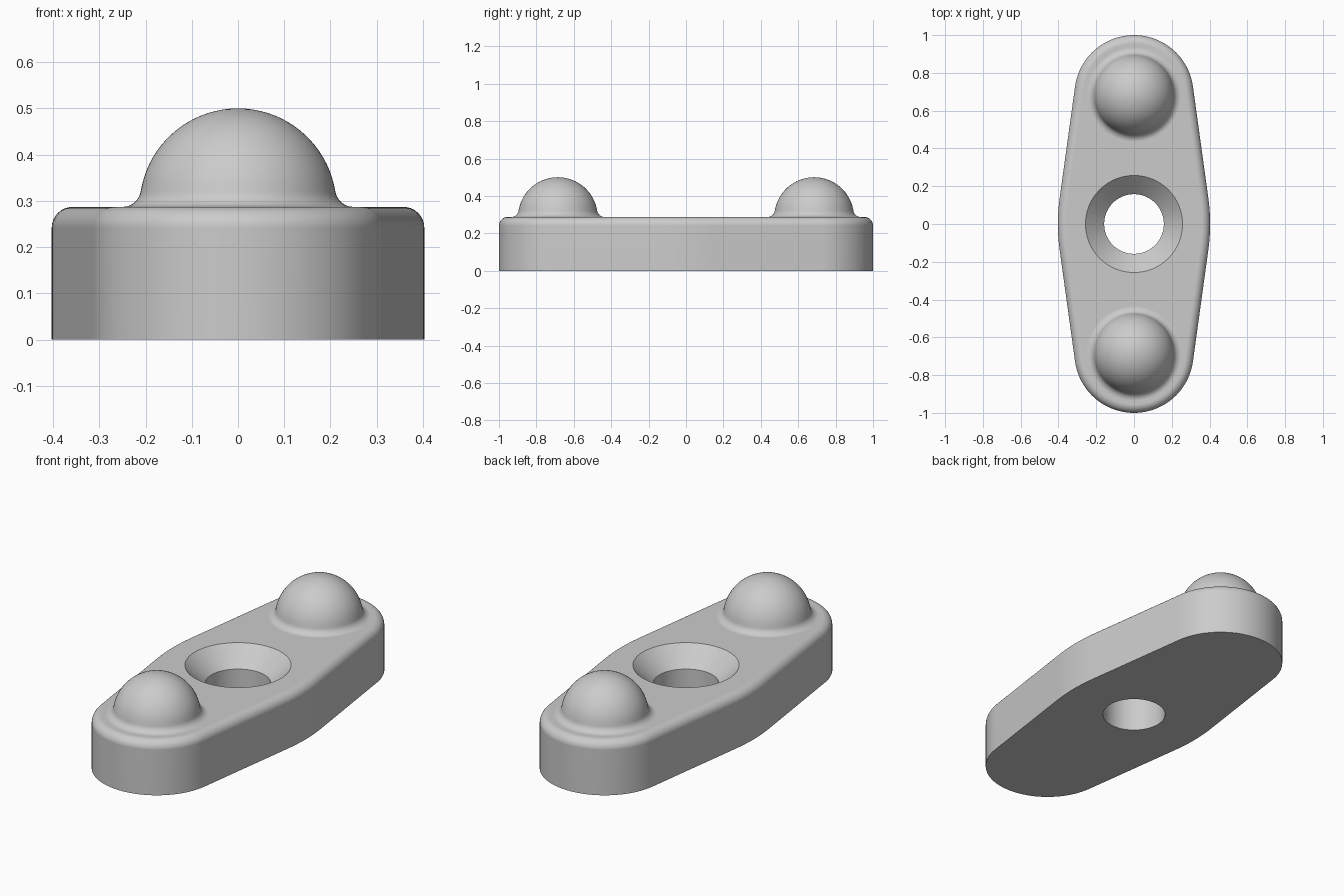
import bpy, bmesh, math
from math import sin, cos, pi

if "Cube" in bpy.data.objects:
    bpy.data.objects.remove(bpy.data.objects["Cube"])

TOP = 0.287          # height of the flat upper face
END_Y, END_R = 0.685, 0.315
SIDE_R, HALF_W = 1.0, 0.403
TANGENT = 0.137      # angle where side arc, straight flank and end arc meet
EDGE_R = 0.045       # rounding of the upper rim

grey = bpy.data.materials.new("light grey")
grey.diffuse_color = (0.6, 0.6, 0.6, 1)
grey.use_nodes = True
grey.node_tree.nodes["Principled BSDF"].inputs["Base Color"].default_value = grey.diffuse_color


def make_object(name, rings):
    """Closed solid from equal-length rings, capped at both ends."""
    bm = bmesh.new()
    loops = [[bm.verts.new(p) for p in ring] for ring in rings]
    n = len(loops[0])
    for a, b in zip(loops, loops[1:]):
        for i in range(n):
            j = (i + 1) % n
            bm.faces.new((a[i], a[j], b[j], b[i]))
    bm.faces.new(loops[0][::-1])
    bm.faces.new(loops[-1])
    bmesh.ops.recalc_face_normals(bm, faces=bm.faces)
    mesh = bpy.data.meshes.new(name)
    bm.to_mesh(mesh)
    bm.free()
    mesh.materials.append(grey)
    obj = bpy.data.objects.new(name, mesh)
    bpy.context.collection.objects.link(obj)
    return obj


def lathe(name, profile, y=0, n=64):
    return make_object(name, [[(r * cos(2 * pi * i / n), y + r * sin(2 * pi * i / n), z)
                               for i in range(n)] for r, z in profile])


def arc(cx, cy, r, a0, a1, n):
    """Points of an arc with the angle of the outward normal."""
    return [(cx + r * cos(a), cy + r * sin(a), a)
            for a in (a0 + (a1 - a0) * i / n for i in range(n + 1))]


# Plate outline: bowed sides, straight flanks, round ends
half = arc(HALF_W - SIDE_R, 0, SIDE_R, -TANGENT, TANGENT, 8)
half += arc(0, END_Y, END_R, TANGENT, pi - TANGENT, 40)
outline = half + [(-x, -y, a + pi) for x, y, a in half]


def plate_ring(inset, z):
    return [(x - inset * cos(a), y - inset * sin(a), z) for x, y, a in outline]


# Plate with rounded upper rim
rings = [plate_ring(0, 0)]
for k in range(9):
    t = pi / 2 * k / 8
    rings.append(plate_ring(EDGE_R * (1 - cos(t)), TOP - EDGE_R + EDGE_R * sin(t)))
plate = make_object("plate", rings)

# Dome profile: short buried root, concave foot, then round cap
R, F, FOOT = 0.213, 0.04, 0.25
meet = math.atan2(F, FOOT)
profile = [(FOOT, TOP - 0.05)]
for k in range(9):
    t = -pi / 2 - (pi / 2 - meet) * k / 8
    profile.append((FOOT + F * cos(t), TOP + F + F * sin(t)))
for k in range(1, 20):
    t = meet + (pi / 2 - 0.01 - meet) * k / 19
    profile.append((R * cos(t), TOP + R * sin(t)))
front_dome = lathe("front_dome", profile, -END_Y)
back_dome = lathe("back_dome", profile, END_Y)

# Countersunk screw hole cutter
BORE, SINK, DEPTH = 0.158, 0.257, 0.095
slope = (SINK - BORE) / DEPTH
hole = lathe("hole_cutter", [(BORE, -0.1), (BORE, TOP - DEPTH),
                             (SINK + slope * 0.05, TOP + 0.05)])

# Join the domes, cut the hole, remove the helpers
bpy.context.view_layer.objects.active = plate
for tool, op in ((front_dome, 'UNION'), (back_dome, 'UNION'), (hole, 'DIFFERENCE')):
    mod = plate.modifiers.new(tool.name, 'BOOLEAN')
    mod.operation, mod.solver, mod.object = op, 'EXACT', tool
    bpy.ops.object.modifier_apply(modifier=mod.name)
    bpy.data.objects.remove(tool)

# Smooth shading with crisp hole and bottom edges
plate.select_set(True)
bpy.ops.object.shade_smooth_by_angle(angle=math.radians(30))
weighted = plate.modifiers.new("weighted_normals", 'WEIGHTED_NORMAL')
weighted.keep_sharp = True
